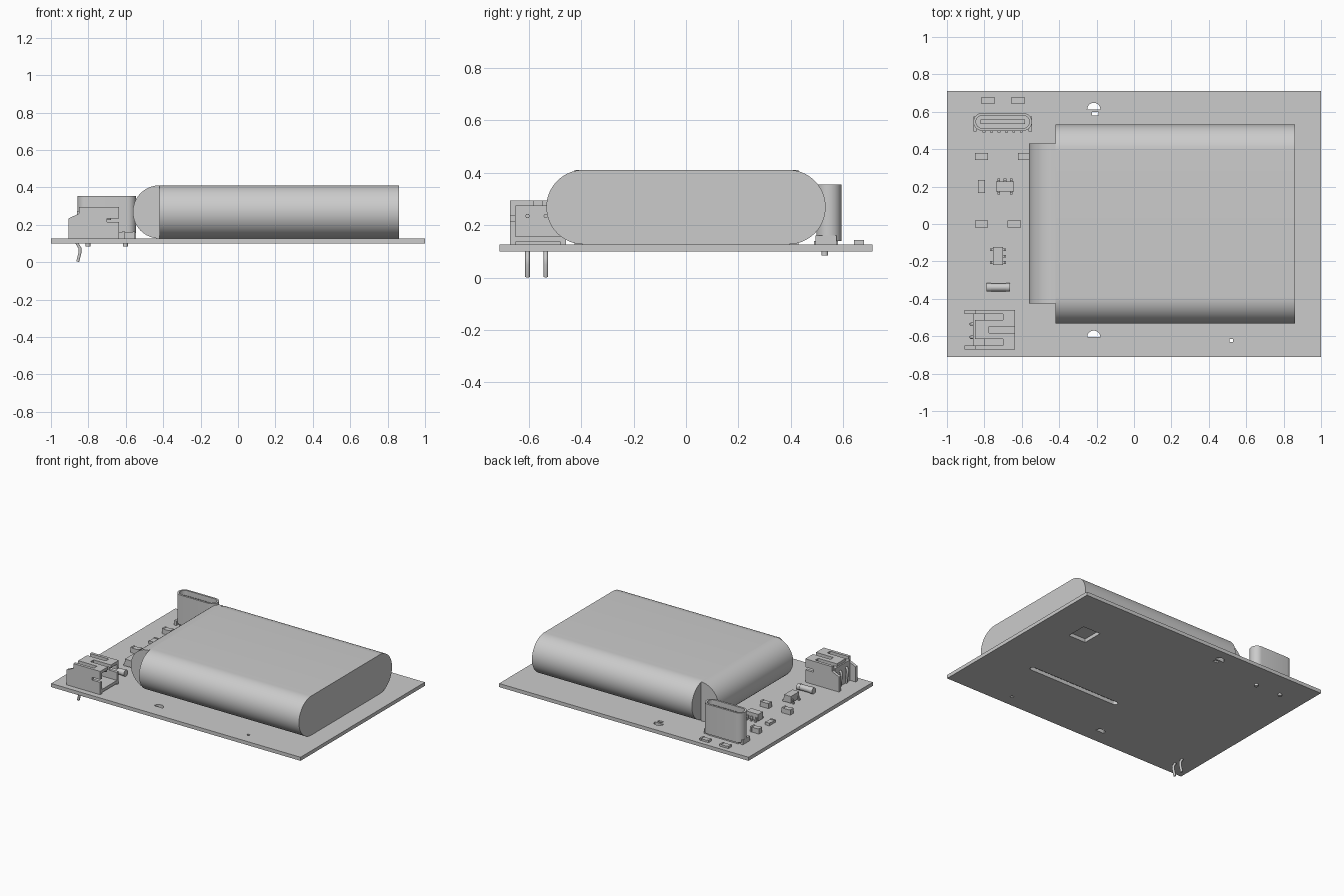
import bpy, bmesh, math
from mathutils import Vector

if "Cube" in bpy.data.objects:
    bpy.data.objects.remove(bpy.data.objects["Cube"], do_unlink=True)

COLOUR = (0.6, 0.6, 0.6, 1)
grey = bpy.data.materials.new("plain grey")
grey.use_nodes = True
grey.diffuse_color = COLOUR
grey.node_tree.nodes["Principled BSDF"].inputs["Base Color"].default_value = COLOUR

TOP, BOTTOM = 0.126, 0.1  # board faces


def finish(name, bm, smooth=False):
    bmesh.ops.recalc_face_normals(bm, faces=bm.faces)
    mesh = bpy.data.meshes.new(name)
    bm.to_mesh(mesh)
    bm.free()
    mesh.materials.append(grey)
    ob = bpy.data.objects.new(name, mesh)
    bpy.context.collection.objects.link(ob)
    if smooth:
        activate(ob)
        bpy.ops.object.shade_smooth_by_angle(angle=math.radians(35))
    return ob


def activate(ob):
    bpy.ops.object.select_all(action='DESELECT')
    ob.select_set(True)
    bpy.context.view_layer.objects.active = ob


def box(name, x, y, z):
    """Box from (low, high) pairs."""
    bm = bmesh.new()
    bmesh.ops.create_cube(bm, size=1)
    for v in bm.verts:
        for i, (lo, hi) in enumerate((x, y, z)):
            v.co[i] = (lo + hi) / 2 + v.co[i] * (hi - lo)
    return finish(name, bm)


def prism(name, outline, axis, lo, hi, smooth=False):
    """Extrude a 2D outline along an axis; the outline uses the other two in order."""
    bm = bmesh.new()
    verts = []
    for a, b in outline:
        co = [a, b]
        co.insert(axis, lo)
        verts.append(bm.verts.new(co))
    face = bm.faces.new(verts)
    step = Vector((0, 0, 0))
    step[axis] = hi - lo
    new = bmesh.ops.extrude_face_region(bm, geom=[face])["geom"]
    bmesh.ops.translate(bm, vec=step, verts=[v for v in new if isinstance(v, bmesh.types.BMVert)])
    return finish(name, bm, smooth)


def arc(cx, cy, r, start, end, n=24):
    return [(cx + r * math.cos(math.radians(start + (end - start) * i / n)),
             cy + r * math.sin(math.radians(start + (end - start) * i / n))) for i in range(n + 1)]


def stadium(cx, cy, half, r, n=24):
    return arc(cx + half - r, cy, r, -90, 90, n) + arc(cx - half + r, cy, r, 90, 270, n)


def cut(target, cutters):
    for c in cutters:
        mod = target.modifiers.new("cut", 'BOOLEAN')
        mod.object = c
        mod.solver = 'EXACT'
        activate(target)
        bpy.ops.object.modifier_apply(modifier=mod.name)
        bpy.data.objects.remove(c, do_unlink=True)


# Circuit board with mounting holes, a slot and a window beneath the battery
board = box("circuit_board", (-1, 1), (-0.712, 0.712), (BOTTOM, TOP))
through = (0.05, 0.2)
cutters = [prism("hole_cutter", arc(-0.215, y, 0.035, 0, 180), 2, *through) for y in (0.613, -0.605)]
cutters += [box("notch_cutter", (-0.225, -0.19), (y, y + 0.02), through) for y in (0.58,)]
cutters.append(box("small_hole_cutter", (0.51, 0.53), (-0.632, -0.615), through))
cutters.append(prism("slot_cutter", stadium(0.3, -0.255, 0.37, 0.018, 8), 2, *through))
cutters.append(box("window_cutter", (0.61, 0.75), (0.23, 0.38), through))
cut(board, cutters)

# Battery pouch: long rounded body and a rounded left end
R, MID = 0.142, 0.269
prism("battery_body", stadium(0, MID, 0.533, R, 32), 0, -0.42, 0.862, True)
prism("battery_rounded_end", arc(-0.42, MID, R, 90, 270, 32), 1, -0.425, 0.43, True)

# Upright charging socket: hollow shell, tongue, contacts and feet
UX, UY = -0.702, 0.546
shell = prism("socket_shell", stadium(UX, UY, 0.157, 0.048, 12), 2, 0.14, 0.355, True)
cut(shell, [prism("socket_cutter", stadium(UX, UY, 0.143, 0.034, 12), 2, 0.18, 0.4)])
box("socket_tongue", (UX - 0.118, UX + 0.118), (UY - 0.012, UY + 0.012), (0.17, 0.33))
box("socket_base", (UX - 0.125, UX + 0.125), (UY - 0.035, UY + 0.035), (TOP, 0.15))
for i in range(6):
    x = UX - 0.1 + i * 0.04
    box("socket_contact", (x - 0.007, x + 0.007), (0.488, UY), (TOP, 0.14))
for side in (-1, 1):
    x = UX + side * 0.148
    box("socket_foot", (x - 0.009, x + 0.009), (0.495, 0.575), (TOP, 0.16))
    bm = bmesh.new()
    bmesh.ops.create_cone(bm, cap_ends=True, segments=16, radius1=0.013, radius2=0.013, depth=0.06)
    bmesh.ops.translate(bm, vec=(UX + side * 0.1, 0.53, 0.115), verts=bm.verts)
    finish("socket_peg", bm, True)

# Battery plug housing, open towards the battery
JY, X0, X1, JTOP = -0.565, -0.905, -0.635, 0.295
cheek = [(X0, TOP), (X1, TOP), (X1, 0.215), (-0.7, 0.215), (-0.7, 0.235), (X1, 0.235),
         (X1, JTOP), (-0.85, JTOP), (-0.85, 0.26), (X0, 0.235)]
for side in (-1, 1):
    a, b = sorted((JY + side * 0.085, JY + side * 0.106))
    prism("plug_side", cheek, 1, a, b)
inner = (JY - 0.086, JY + 0.086)
box("plug_floor", (-0.85, X1), inner, (0.135, 0.157))
box("plug_back", (-0.86, -0.8), inner, (TOP, 0.275))
lid = box("plug_lid", (-0.85, X1), inner, (0.274, JTOP))
cut(lid, [box("lid_slot_cutter", (-0.86, -0.7), (JY + s * 0.068 - 0.017, JY + s * 0.068 + 0.017), (0.25, 0.32))
          for s in (-1, 1)]
    + [box("key_cutter", (-0.775, -0.6), (JY - 0.017, JY + 0.017), (0.25, 0.32))])

# Bent plug pins that pass down through the board
for y in (-0.605, -0.535):
    curve = bpy.data.curves.new("plug_pin", 'CURVE')
    curve.dimensions = '3D'
    curve.bevel_depth = 0.009
    curve.bevel_resolution = 1
    curve.use_fill_caps = True
    path = [(-0.68, 0.235), (-0.865, 0.235), (-0.872, 0.22), (-0.86, 0.1),
            (-0.845, 0.075), (-0.845, 0.05), (-0.857, 0.003)]
    spline = curve.splines.new('POLY')
    spline.points.add(len(path) - 1)
    for p, (x, z) in zip(spline.points, path):
        p.co = (x, y, z, 1)
    curve.materials.append(grey)
    pin = bpy.data.objects.new("plug_pin", curve)
    bpy.context.collection.objects.link(pin)


# Small chip parts: a body with two raised end caps
def chip(x, y, along_y=False, height=0.03):
    hx, hy = (0.018, 0.035) if along_y else (0.035, 0.019)
    box("chip_body", (x - hx * 0.95, x + hx * 0.95), (y - hy * 0.95, y + hy * 0.95), (TOP, TOP + height - 0.003))
    for s in (-1, 1):
        if along_y:
            box("chip_end", (x - hx, x + hx), sorted((y + s * hy, y + s * hy * 0.65)), (TOP, TOP + height))
        else:
            box("chip_end", sorted((x + s * hx, x + s * hx * 0.65)), (y - hy, y + hy), (TOP, TOP + height))


for x in (-0.78, -0.62):
    chip(x, 0.66, height=0.017)
for x, y in ((-0.815, 0.36), (-0.585, 0.36), (-0.815, 0.0), (-0.64, 0.0)):
    chip(x, y, height=0.038)
chip(-0.815, 0.2, True, 0.02)


# Five-legged chips
def transistor(x, y, turned):
    def part(name, u, v, z):
        a, b = (v, u) if turned else (u, v)
        box(name, (x + a[0], x + a[1]), (y + b[0], y + b[1]), z)
    part("transistor_body", (-0.048, 0.048), (-0.027, 0.027), (TOP + 0.006, TOP + 0.055))
    for side, spots in ((-1, (-0.034, 0.034)), (1, (-0.034, 0, 0.034))):
        for u in spots:
            part("transistor_leg", (u - 0.007, u + 0.007), sorted((side * 0.024, side * 0.035)), (TOP + 0.01, TOP + 0.03))
            part("transistor_toe", (u - 0.007, u + 0.007), sorted((side * 0.03, side * 0.043)), (TOP, TOP + 0.012))


transistor(-0.69, 0.2, False)
transistor(-0.727, -0.172, True)

# Round diode lying on the board
for name, r, lo, hi in (("diode_body", 0.021, -0.77, -0.68), ("diode_cap", 0.023, -0.788, -0.765),
                        ("diode_cap", 0.023, -0.685, -0.662)):
    prism(name, arc(-0.339, TOP + 0.023, r, 0, 345, 23), 0, lo, hi, True)

# Tiny marker pad
box("marker_pad", (-0.68, -0.66), (0.113, 0.127), (TOP, TOP + 0.005))
